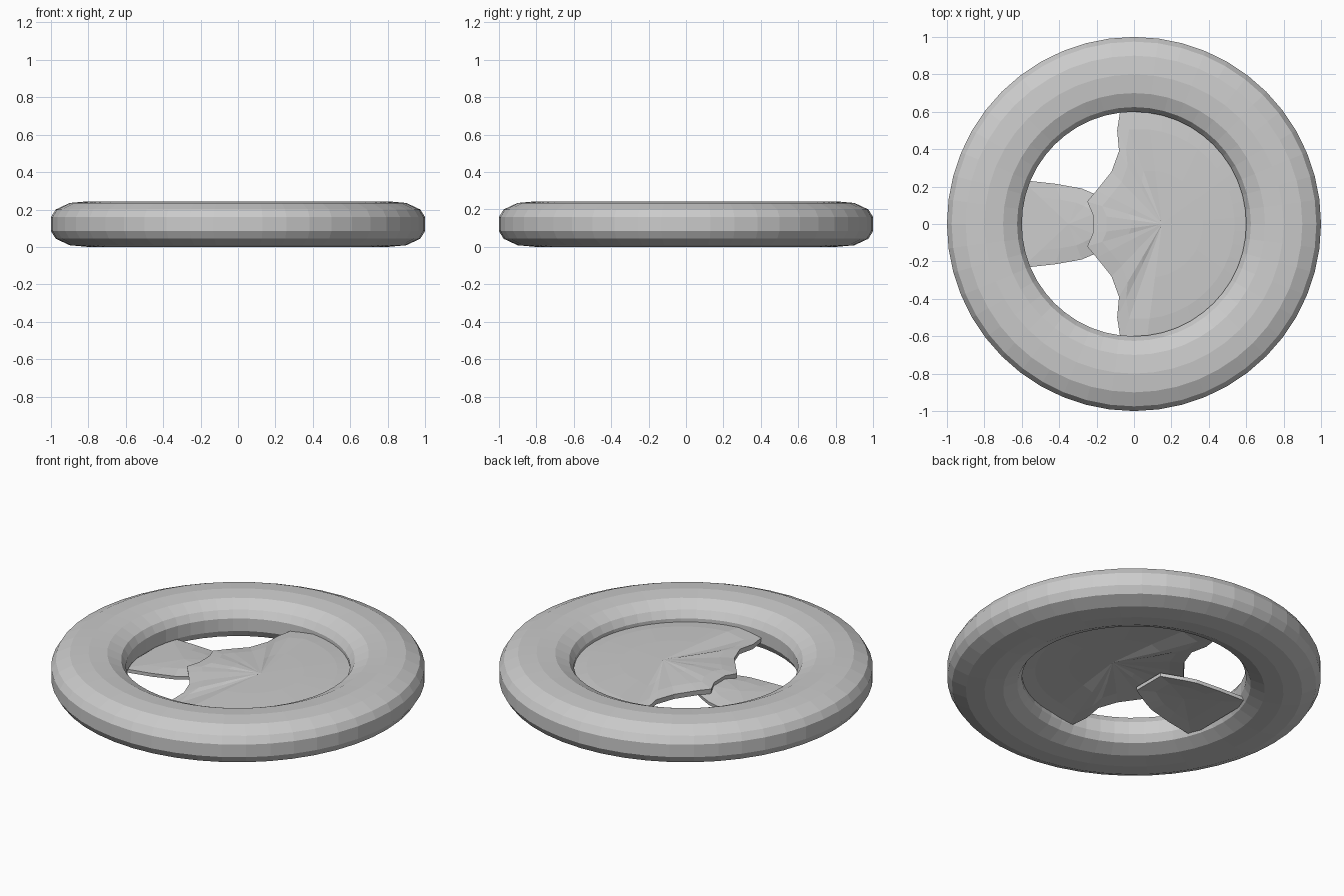
import bpy, bmesh
from math import cos, sin, pi, radians

if "Cube" in bpy.data.objects:
    bpy.data.objects.remove(bpy.data.objects["Cube"])


def make_object(name, bm):
    bmesh.ops.recalc_face_normals(bm, faces=bm.faces[:])
    mesh = bpy.data.meshes.new(name)
    bm.to_mesh(mesh)
    bm.free()
    ob = bpy.data.objects.new(name, mesh)
    bpy.context.collection.objects.link(ob)
    return ob


def lathe(name, profile, segments):
    bm = bmesh.new()
    rows = [[bm.verts.new((r * cos(2 * pi * i / segments), r * sin(2 * pi * i / segments), z))
             for r, z in profile] for i in range(segments)]
    n = len(profile)
    for i in range(segments):
        a, b = rows[i], rows[(i + 1) % segments]
        for j in range(n):
            k = (j + 1) % n
            bm.faces.new((a[j], b[j], b[k], a[k]))
    return make_object(name, bm)


def domed_plate(name, outline, centre, levels, thickness):
    """Fan of shrinking outlines; levels are (scale, z offset) pairs from rim to middle."""
    bm = bmesh.new()
    cx, cy, cz = centre
    loops = [[bm.verts.new((cx + (x - cx) * s, cy + (y - cy) * s, z + dz)) for x, y, z in outline]
             for s, dz in levels]
    n = len(outline)
    for a, b in zip(loops, loops[1:]):
        for i in range(n):
            k = (i + 1) % n
            bm.faces.new((a[i], a[k], b[k], b[i]))
    mid = bm.verts.new(centre)
    for i in range(n):
        bm.faces.new((loops[-1][i], loops[-1][(i + 1) % n], mid))
    ob = make_object(name, bm)
    mod = ob.modifiers.new("thickness", 'SOLIDIFY')
    mod.thickness = thickness
    mod.offset = -1
    return ob


def mirror_y(half):
    return half + [(x, -y, z) for x, y, z in reversed(half)]


# Outer ring: rounded flat tyre section
quarter = [(0.2, 0.037), (0.175, 0.078), (0.1, 0.113)]
upper = quarter + [(0.0, 0.122)] + [(-r, z) for r, z in reversed(quarter)]
section = upper + [(r, -z) for r, z in reversed(upper)]
lathe("rim_ring", [(0.8 + r, 0.122 + z) for r, z in section], 48)

# Centre pad with two side lugs, fills the right side of the opening
arc = [(0.635 * cos(radians(a)), 0.635 * sin(radians(a)), 0.135) for a in range(4, 85, 8)]
lug = [(-0.07, 0.63, 0.115), (-0.09, 0.5, 0.12), (-0.08, 0.39, 0.13),
       (-0.12, 0.28, 0.13), (-0.2, 0.18, 0.135), (-0.25, 0.12, 0.135), (-0.22, 0.05, 0.14)]
domed_plate("centre_pad", mirror_y(arc + lug), (0.15, 0, 0.155),
            [(1, 0), (0.8, 0.012), (0.45, 0.018)], 0.03)

# Single spoke running from the pad to the left side of the ring
spoke = [(-0.1, 0.1, 0.11), (-0.21, 0.16, 0.1), (-0.28, 0.19, 0.095),
         (-0.42, 0.215, 0.085), (-0.6, 0.235, 0.075)]
domed_plate("spoke", mirror_y(spoke), (-0.35, 0, 0.105), [(1, 0), (0.6, 0.01)], 0.02)
